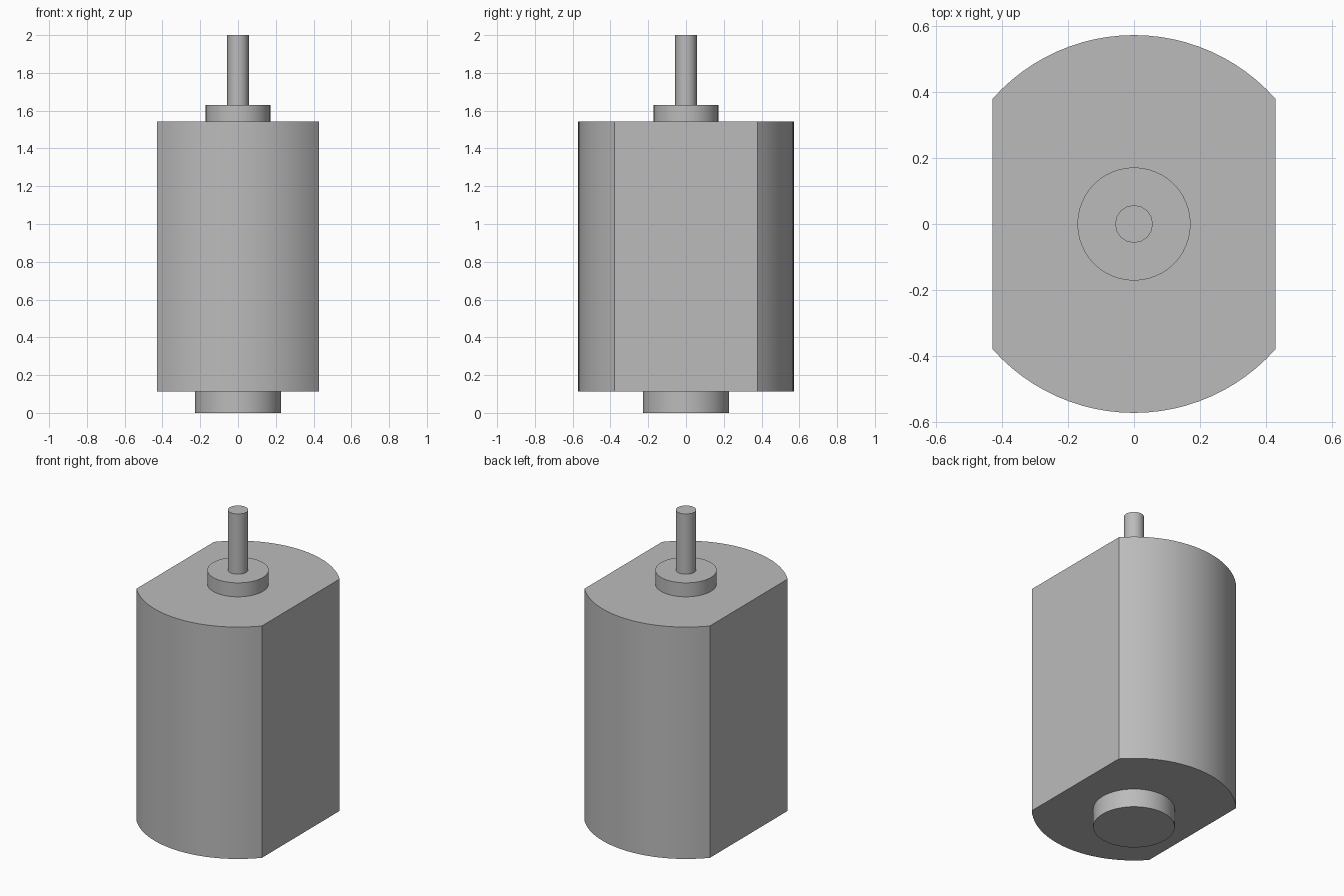
import bpy, bmesh, math

cube = bpy.data.objects.get("Cube")
if cube:
    bpy.data.objects.remove(cube, do_unlink=True)

grey = bpy.data.materials.new("metal grey")
grey.use_nodes = True
colour = (0.5, 0.5, 0.5, 1)
grey.diffuse_color = colour
grey.node_tree.nodes["Principled BSDF"].inputs["Base Color"].default_value = colour


def prism(name, outline, z0, z1):
    """Extrude a closed outline from z0 up to z1."""
    bm = bmesh.new()
    face = bm.faces.new([bm.verts.new((x, y, z0)) for x, y in outline])
    top = bmesh.ops.extrude_face_region(bm, geom=[face])["geom"]
    bmesh.ops.translate(bm, vec=(0, 0, z1 - z0),
                        verts=[v for v in top if isinstance(v, bmesh.types.BMVert)])
    bmesh.ops.recalc_face_normals(bm, faces=bm.faces)
    mesh = bpy.data.meshes.new(name)
    bm.to_mesh(mesh)
    bm.free()
    mesh.materials.append(grey)
    obj = bpy.data.objects.new(name, mesh)
    bpy.context.collection.objects.link(obj)
    bpy.ops.object.select_all(action="DESELECT")
    bpy.context.view_layer.objects.active = obj
    obj.select_set(True)
    bpy.ops.object.shade_smooth_by_angle(angle=math.radians(31))
    return obj


def arc(radius, start, end, steps):
    angles = [start + (end - start) * i / steps for i in range(steps + 1)]
    return [(radius * math.cos(a), radius * math.sin(a)) for a in angles]


def circle(radius, sides):
    return arc(radius, 0, math.tau, sides)[:-1]


# Motor can: round front and back, flat left and right sides
can_radius, half_width = 0.571, 0.428
corner = math.acos(half_width / can_radius)
back = arc(can_radius, corner, math.pi - corner, 24)
front = [(-x, -y) for x, y in back]
prism("motor_can", back + front, 0.114, 1.543)

# Rear bearing boss, front bearing collar and output shaft
prism("rear_boss", circle(0.228, 48), 0, 0.114)
prism("front_collar", circle(0.171, 48), 1.543, 1.629)
prism("output_shaft", circle(0.057, 16), 1.629, 2)
